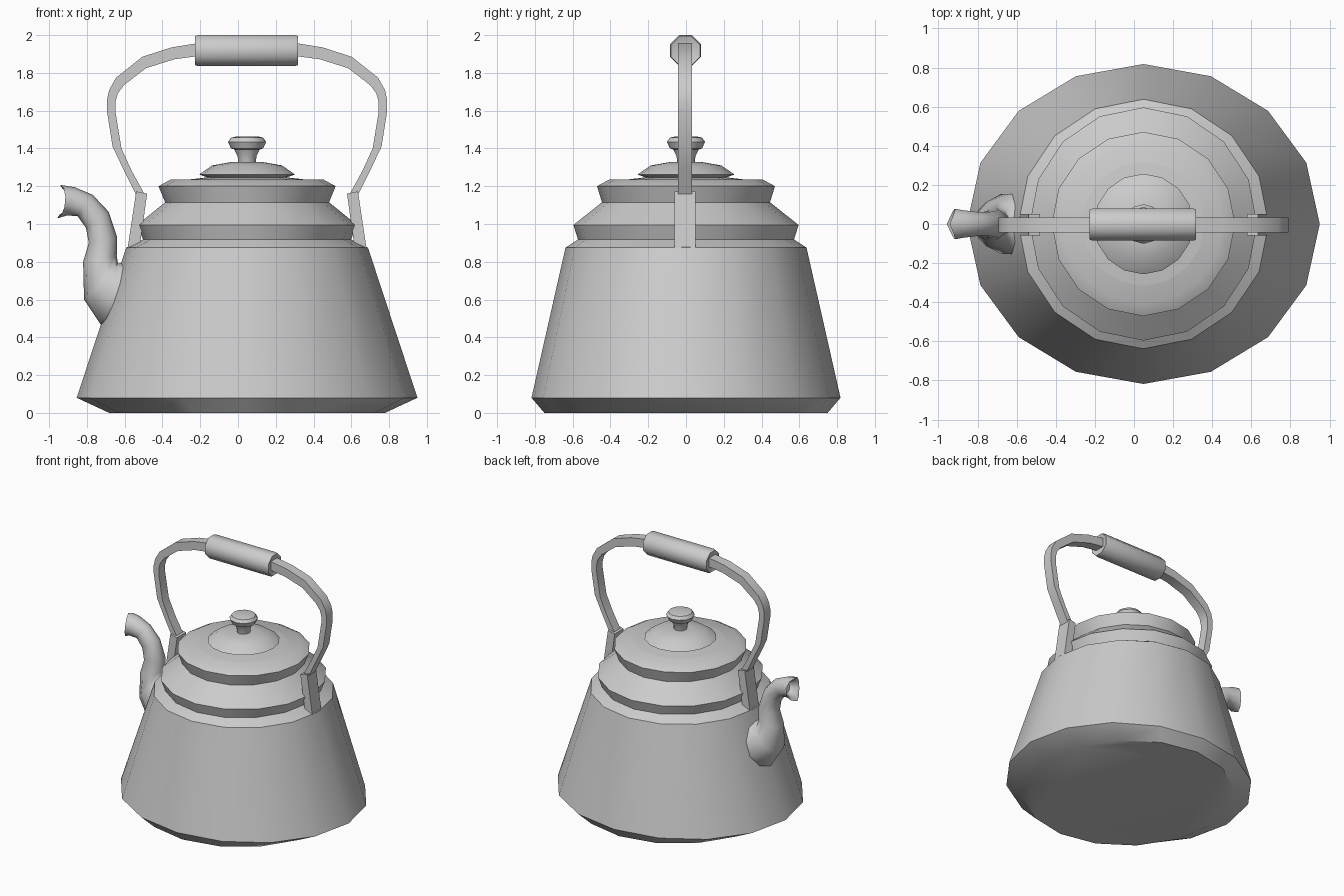
import bpy, bmesh
from math import sin, cos, pi, radians
from mathutils import Vector

if "Cube" in bpy.data.objects:
    bpy.data.objects.remove(bpy.data.objects["Cube"])

CX = 0.048  # axis of the turned parts and handle


def finish(name, bm, angle=35):
    bmesh.ops.recalc_face_normals(bm, faces=bm.faces)
    me = bpy.data.meshes.new(name)
    bm.to_mesh(me)
    bm.free()
    ob = bpy.data.objects.new(name, me)
    bpy.context.collection.objects.link(ob)
    bpy.ops.object.select_all(action='DESELECT')
    ob.select_set(True)
    bpy.context.view_layer.objects.active = ob
    bpy.ops.object.shade_smooth_by_angle(angle=radians(angle))
    return ob


def loft(name, rings, angle=35):
    """Skin a list of equal-length point rings and cap both ends."""
    bm = bmesh.new()
    rows = [[bm.verts.new(p) for p in r] for r in rings]
    n = len(rows[0])
    for a, b in zip(rows, rows[1:]):
        for i in range(n):
            j = (i + 1) % n
            bm.faces.new((a[i], a[j], b[j], b[i]))
    bm.faces.new(rows[0])
    bm.faces.new(rows[-1])
    return finish(name, bm, angle)


def turned(name, profile, n=16):
    """Profile of (z, x radius, y radius) around the vertical axis."""
    return loft(name, [[(CX + rx * cos(2 * pi * i / n), ry * sin(2 * pi * i / n), z)
                        for i in range(n)] for z, rx, ry in profile])


# Body with shoulder, collar and top band
turned("kettle_body", [
    (0, .73, .75), (.08, .902, .818), (.875, .64, .638), (.918, .55, .572),
    (.995, .582, .596), (1.115, .434, .445), (1.20, .469, .471), (1.235, .405, .407)])

# Lid and knob
turned("lid", [(1.225, .40, .40), (1.247, .21, .215), (1.262, .254, .257),
               (1.31, .185, .187), (1.327, .09, .09)])
turned("lid_knob", [(1.31, .045, .045), (1.36, .05, .05), (1.395, .068, .068),
                    (1.40, .085, .085), (1.435, .101, .101), (1.457, .085, .085),
                    (1.463, .06, .06)], 12)


# Handle straps and brackets on both sides
def strap(name, outer, inner, half, side):
    rings = [[(CX + side * ox, -.005 - half, oz), (CX + side * ox, -.005 + half, oz),
              (CX + side * ix, -.005 + half, iz), (CX + side * ix, -.005 - half, iz)]
             for (ox, oz), (ix, iz) in zip(outer, inner)]
    return loft(name, rings)


OUTER = [(.585, 1.15), (.655, 1.29), (.712, 1.41), (.742, 1.60), (.742, 1.655), (.73, 1.71),
         (.693, 1.775), (.555, 1.885), (.40, 1.935), (.20, 1.967)]
INNER = [(.533, 1.14), (.61, 1.28), (.665, 1.40), (.697, 1.595), (.697, 1.645), (.685, 1.69),
         (.652, 1.735), (.535, 1.825), (.385, 1.872), (.20, 1.897)]
for side, label in ((1, "right"), (-1, "left")):
    strap("handle_strap_" + label, OUTER, INNER, .038, side)
    strap("handle_bracket_" + label, [(.632, .873), (.587, 1.173)],
          [(.57, .87), (.529, 1.16)], .055, side)

# Octagonal grip
loft("handle_grip", [[(x, -.003 + r * cos(2 * pi * (i + .5) / 8), 1.918 + r * sin(2 * pi * (i + .5) / 8))
                      for i in range(8)]
                     for x, r in ((-.222, .07), (-.228, .083), (-.215, .088), (.305, .088),
                                  (.318, .083), (.312, .07))], 50)

# Spout: lower edge, upper edge, half width of each section
SECTIONS = [
    ((-.67, .46), (-.53, .80), .165), ((-.725, .465), (-.60, .80), .16),
    ((-.815, .60), (-.635, .79), .12), ((-.82, .80), (-.642, .83), .088),
    ((-.79, .90), (-.64, .93), .075), ((-.805, .98), (-.685, 1.065), .066),
    ((-.85, 1.042), (-.77, 1.155), .064), ((-.905, 1.045), (-.865, 1.195), .075),
    ((-.957, 1.03), (-.942, 1.207), .082),
    ((-.945, 1.05), (-.93, 1.187), .065), ((-.87, 1.07), (-.84, 1.165), .045)]
rings = []
for k, (lo, hi, w) in enumerate(SECTIONS):
    lo, hi = Vector((lo[0], 0, lo[1])), Vector((hi[0], 0, hi[1]))
    mid, half = (lo + hi) / 2, (hi - lo) / 2
    notch = .035 if k in (8, 9) else 0
    rings.append([mid + half * cos(pi * i / 5)
                  + Vector((notch * abs(sin(pi * i / 5)), w * sin(pi * i / 5), 0))
                  for i in range(10)])
loft("spout", rings, 45)
